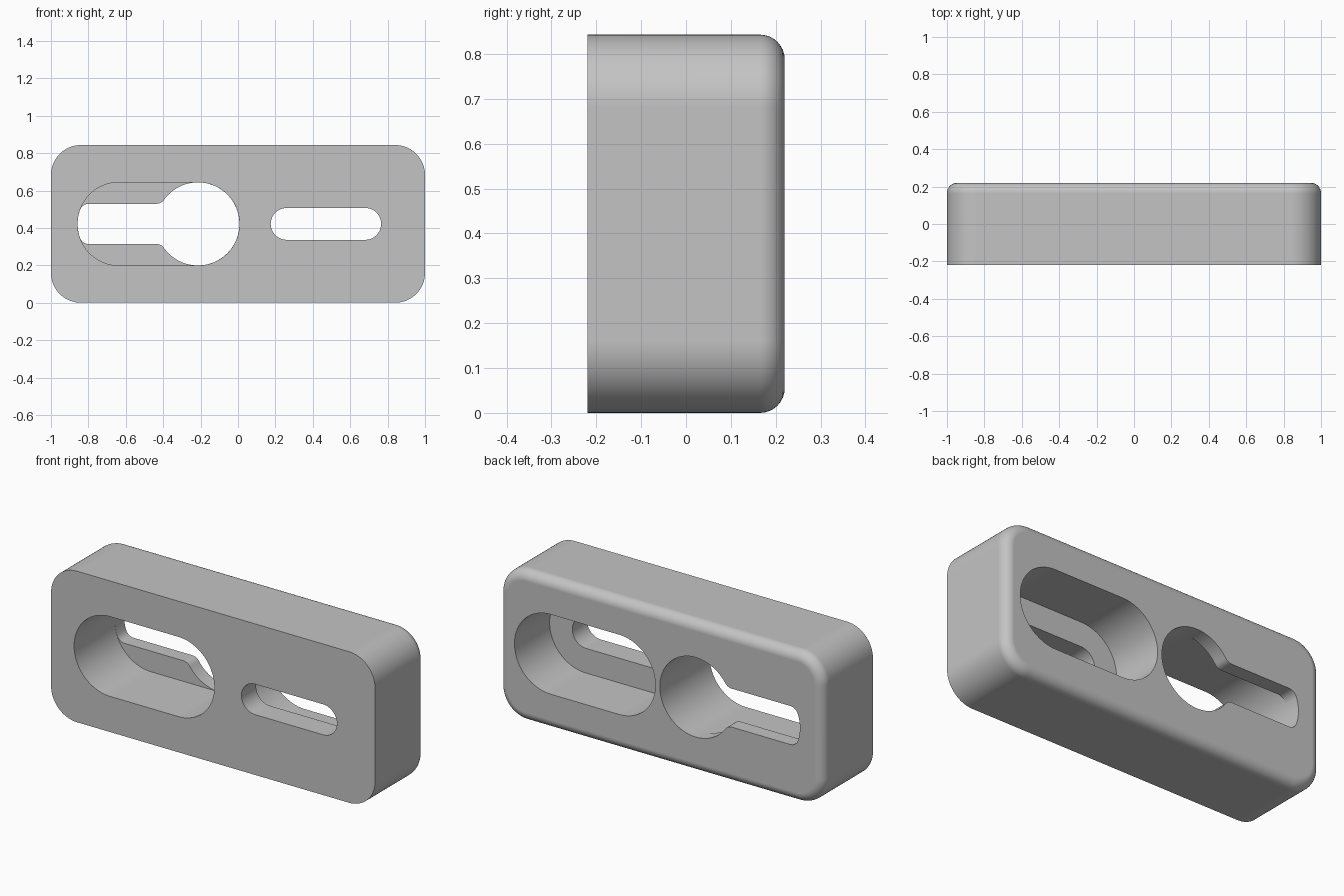
import bpy, bmesh, math

cube = bpy.data.objects.get("Cube")
if cube:
    bpy.data.objects.remove(cube, do_unlink=True)

MID = 0.4215          # height of the slot centre line
FRONT, BACK = -0.22, 0.22
R = 0.2225            # radius of the large openings


def arc(cx, cz, r, a0, a1, n=16):
    """Points on an arc in the x-z plane, angles in degrees."""
    step = math.radians(a1 - a0) / n
    a0 = math.radians(a0)
    return [(cx + r * math.cos(a0 + i * step), cz + r * math.sin(a0 + i * step))
            for i in range(n + 1)]


def stadium(x0, x1, r):
    return arc(x1 - r, MID, r, -90, 90, 40) + arc(x0 + r, MID, r, 90, 270, 40)


def prism(name, outline, y0, y1, rim=0):
    """Extrude an x-z outline along y; optionally round the rim at y1."""
    bm = bmesh.new()
    face = bm.faces.new([bm.verts.new((x, y0, z)) for x, z in outline])
    ext = bmesh.ops.extrude_face_region(bm, geom=[face])["geom"]
    for v in ext:
        if isinstance(v, bmesh.types.BMVert):
            v.co.y = y1
    if rim:
        edges = [e for e in ext if isinstance(e, bmesh.types.BMEdge)]
        bmesh.ops.bevel(bm, geom=edges, offset=rim, segments=8, profile=0.5,
                        affect='EDGES')
    bmesh.ops.recalc_face_normals(bm, faces=bm.faces[:])
    mesh = bpy.data.meshes.new(name)
    bm.to_mesh(mesh)
    bm.free()
    obj = bpy.data.objects.new(name, mesh)
    bpy.context.collection.objects.link(obj)
    return obj


def keyhole(cx, end_x, r, half, f):
    """Round hole at cx with a filleted slot running to an arc about end_x."""
    # Fillet between slot and round hole
    neck = math.sqrt((r + f) ** 2 - (half + f) ** 2)
    neck_a = math.degrees(math.atan2(half + f, neck))
    # Fillet between slot and curved end
    tip = math.sqrt((r - f) ** 2 - (half - f) ** 2)
    tip_a = math.degrees(math.atan2(half - f, tip))
    upper = arc(cx, MID, r, 0, 180 - neck_a, 40)
    upper += arc(cx - neck, MID + half + f, f, -neck_a, -90, 8)[1:]
    upper += arc(end_x - tip, MID + half - f, f, 90, 180 - tip_a, 8)
    upper += arc(end_x, MID, r, 180 - tip_a, 180, 8)[1:]
    lower = [(x, 2 * MID - z) for x, z in upper[-2:0:-1]]
    return upper + lower


# Block with rounded corners and a rounded back rim
c = 0.16
outline = []
for cx, cz, a in ((1 - c, 2 * MID - c, 0), (c - 1, 2 * MID - c, 90),
                  (c - 1, c, 180), (1 - c, c, 270)):
    outline += arc(cx, cz, c, a, a + 90)
block = prism("slotted_block", outline, FRONT, BACK, rim=0.055)

# Openings: a deep pocket on each side, each leading to a narrower hole
front_floor, back_floor = BACK - 0.08, FRONT + 0.13
cutters = [
    prism("front_pocket_cutter", stadium(-0.858, 0.008, R), -0.5, front_floor),
    prism("keyhole_cutter", keyhole(-0.2145, -0.6355, R - 0.0004, 0.1075, 0.05),
          front_floor - 0.03, 0.5),
    prism("back_pocket_cutter", stadium(0.035, 0.905, R), back_floor, 0.5),
    prism("small_slot_cutter", stadium(0.175, 0.765, 0.085), -0.5, back_floor + 0.03),
]
bpy.context.view_layer.objects.active = block
for cutter in cutters:
    cutter.hide_render = True
    mod = block.modifiers.new(cutter.name, 'BOOLEAN')
    mod.operation, mod.solver, mod.object = 'DIFFERENCE', 'EXACT', cutter
    bpy.ops.object.modifier_apply(modifier=mod.name)
    bpy.data.objects.remove(cutter, do_unlink=True)

# Plain grey finish
grey = bpy.data.materials.new("plain grey")
grey.use_nodes = True
colour = (0.55, 0.55, 0.55, 1)
grey.diffuse_color = colour
grey.node_tree.nodes["Principled BSDF"].inputs["Base Color"].default_value = colour
block.data.materials.clear()
block.data.materials.append(grey)

# Smooth curves, sharp edges and flat faces
bpy.ops.object.select_all(action='DESELECT')
block.select_set(True)
bpy.ops.object.shade_smooth_by_angle(angle=math.radians(30))
weighted = block.modifiers.new("flat_face_normals", 'WEIGHTED_NORMAL')
weighted.keep_sharp = True
